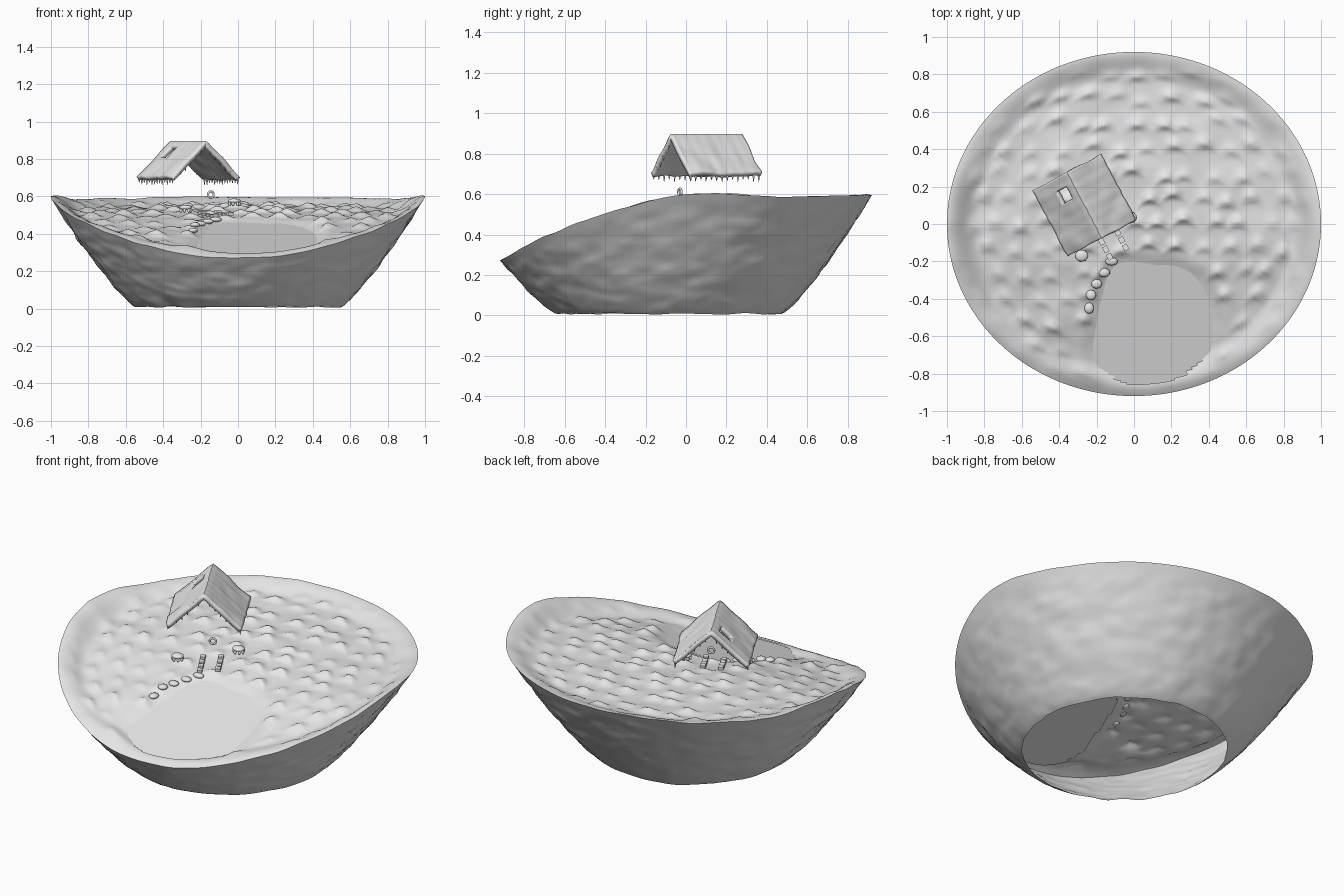
import bpy, bmesh, math, random
from mathutils import Matrix, Vector, noise

random.seed(4)
if "Cube" in bpy.data.objects:
    bpy.data.objects.remove(bpy.data.objects["Cube"])

grey = bpy.data.materials.new("plain_grey")
grey.use_nodes = True
grey.diffuse_color = (0.8, 0.8, 0.8, 1)
grey.node_tree.nodes["Principled BSDF"].inputs["Base Color"].default_value = (0.8, 0.8, 0.8, 1)


def finish(name, bm, smooth=True):
    mesh = bpy.data.meshes.new(name)
    bm.to_mesh(mesh)
    bm.free()
    mesh.materials.append(grey)
    for p in mesh.polygons:
        p.use_smooth = smooth
    obj = bpy.data.objects.new(name, mesh)
    bpy.context.collection.objects.link(obj)
    return obj


def smooth(t):
    t = min(max(t, 0), 1)
    return t * t * (3 - 2 * t)


def interp(points, v):
    for (a, za), (b, zb) in zip(points, points[1:]):
        if v <= b:
            return za + (zb - za) * min(max((v - a) / (b - a), 0), 1)
    return points[-1][1]


def loft(rows, cols, point, closed):
    """Grid of quads from point(row, column)."""
    bm = bmesh.new()
    grid = [[bm.verts.new(point(i, j)) for j in range(cols)] for i in range(rows)]
    for i in range(rows - 1):
        for j in range(cols if closed else cols - 1):
            k = (j + 1) % cols
            bm.faces.new((grid[i][j], grid[i + 1][j], grid[i + 1][k], grid[i][k]))
    return bm


# Shared shape rules: rim, pond and ground heights
SIDES = 160
RX, RY = 1.0, 0.92
RIM = [(-0.92, 0.27), (-0.8, 0.34), (-0.7, 0.39), (-0.55, 0.455), (-0.4, 0.5),
       (-0.2, 0.565), (0, 0.6), (0.15, 0.605), (0.45, 0.585), (0.92, 0.597)]
BASE = [(-0.92, 0.285), (-0.6, 0.38), (-0.22, 0.475), (0, 0.51), (0.3, 0.535), (0.85, 0.55)]
POND = [0.32, 0.335, 0.35, 0.33, 0.38, 0.31, 0.30, 0.355, 0.36, 0.33, 0.33, 0.335]
PX, PY = 0.1, -0.55


def rim_z(x, y):
    return interp(RIM, y) + 0.008 * noise.noise(Vector((x * 6, y * 6, 3)))


def pond_z(y):
    return 0.455 + 0.27 * (y + 0.22)


def pond_radius(angle):
    s = (angle / math.tau % 1) * len(POND)
    i = int(s)
    f = s - i
    a, b, c, d = (POND[(i + n) % len(POND)] for n in (-1, 0, 1, 2))
    return b + 0.5 * f * (c - a + f * (2*a - 5*b + 4*c - d + f * (3*(b - c) + d - a)))


def pond_distance(x, y):
    return math.hypot(x - PX, y - PY) - pond_radius(math.atan2(y - PY, x - PX))


mounds = []
for i in range(-6, 7):
    for j in range(-6, 7):
        mounds.append((i * 0.145 + (j % 2) * 0.06 + random.uniform(-0.03, 0.03),
                       j * 0.135 + random.uniform(-0.03, 0.03),
                       random.uniform(0.012, 0.03)))


def ground(x, y):
    t = math.hypot(x / RX, y / RY)
    z = interp(BASE, y) + 0.012 * noise.noise(Vector((x * 5, y * 5, 0)))
    for mx, my, h in mounds:
        dx, dy = x - mx, y - my
        if abs(dx) < 0.14 and abs(dy) < 0.12:
            width = 0.02 if dy < 0 else 0.035
            z += h * math.exp(-(dx / 0.042) ** 2 - ((dy + 8 * dx * dx) / width) ** 2)
    d = pond_distance(x, y)
    shore = pond_z(y) + min(d, 0) * 0.4
    z = shore + (z - shore) * smooth(d / 0.08)
    return z + (rim_z(x, y) - z) * smooth((t - 0.83) / 0.17)


# Outer bowl, open underneath
ROWS = 36


def shell_point(i, j):
    t = i / (ROWS - 1)
    a = math.tau * j / SIDES
    c, s = math.cos(a), math.sin(a)
    top = rim_z(RX * c, RY * s)
    x = (0.55 + 0.45 * t) * c
    y = -0.08 * (1 - t) + (0.56 + 0.36 * t) * s
    low = 0.009 + 0.009 * noise.noise(Vector((c * 4, s * 4, 7)))
    z = low + (top - low) * t ** 1.22
    n = noise.noise(Vector((x, y, z * 1.5)) * 9) + 0.6 * noise.noise(Vector((x, y, z)) * 20)
    r = 1 + 0.012 * n * smooth((1 - t) * 6)
    return x * r, y * r, z


shell = loft(ROWS, SIDES, shell_point, True)
bmesh.ops.recalc_face_normals(shell, faces=shell.faces[:])
finish("bowl_shell", shell)

# Mounded ground with an opening for the pond
RINGS = 90


def ground_point(i, j):
    t = 1 - i / (RINGS - 1)
    a = math.tau * j / SIDES
    x, y = RX * t * math.cos(a), RY * t * math.sin(a)
    return x, y, ground(x, y)


land = loft(RINGS, SIDES, ground_point, True)
bmesh.ops.remove_doubles(land, verts=land.verts[:], dist=0.0001)
inside = [f for f in land.faces if pond_distance(*f.calc_center_median().xy) < -0.025]
bmesh.ops.delete(land, geom=inside, context='FACES')
bmesh.ops.recalc_face_normals(land, faces=land.faces[:])
if sum(f.normal.z for f in land.faces) < 0:
    bmesh.ops.reverse_faces(land, faces=land.faces[:])
finish("mounded_ground", land)

# Flat pond
pond = bmesh.new()
edge = []
for k in range(96):
    a = math.tau * k / 96
    r = pond_radius(a) + 0.003
    y = PY + r * math.sin(a)
    edge.append(pond.verts.new((PX + r * math.cos(a), y, pond_z(y) + 0.001)))
pond.faces.new(edge)
finish("pond", pond, False)

# Floating gable roof with a skylight opening
TURN = math.radians(27.8)
PLACE = Matrix.Translation((-0.265, 0.1, 0)) @ Matrix.Rotation(TURN, 4, 'Z')
N = 41


def roof_point(i, j):
    x, y = -0.2 + 0.4 * i / (N - 1), -0.2 + 0.4 * j / (N - 1)
    wave = noise.noise(Vector((x * 12, y * 12, 5)))
    z = 0.884 - 0.94 * abs(x) + 0.009 * wave * smooth(abs(x) * 12)
    return x + 0.006 * noise.noise(Vector((y * 20, x, 1))), y * (1 + 0.03 * wave), z


roof = loft(N, N, roof_point, False)
hole = [f for f in roof.faces if -0.095 < f.calc_center_median().x < -0.03
        and 0.06 < f.calc_center_median().y < 0.13]
bmesh.ops.delete(roof, geom=hole, context='FACES')
bmesh.ops.recalc_face_normals(roof, faces=roof.faces[:])
roof = finish("gable_roof", roof)
roof.matrix_world = PLACE
thick = roof.modifiers.new("thickness", 'SOLIDIFY')
thick.thickness = 0.026
thick.offset = 0
bpy.context.view_layer.objects.active = roof
roof.select_set(True)
bpy.ops.object.shade_smooth_by_angle(angle=math.radians(50))

# Small icicles under the eaves and gable ends
ice = bmesh.new()
drips = [(s * 0.197, -0.19 + 0.38 * k / 13) for s in (-1, 1) for k in range(14)]
drips += [(s * 0.03 * k, e) for s in (-1, 1) for k in range(1, 6) for e in (-0.193, 0.193)]
for x, y in drips:
    length = random.uniform(0.015, 0.03)
    z = 0.875 - 0.94 * abs(x) - length / 2
    bmesh.ops.create_cone(ice, cap_ends=True, segments=6, radius1=0.001, radius2=0.006,
                          depth=length, matrix=Matrix.Translation((x, y, z)))
finish("icicles", ice).matrix_world = PLACE


def blobs(name, items):
    """Flattened round lumps: (centre, scale)."""
    bm = bmesh.new()
    for centre, scale in items:
        bmesh.ops.create_icosphere(bm, subdivisions=2, radius=1,
                                   matrix=Matrix.LocRotScale(centre, None, Vector(scale)))
    return finish(name, bm)


# Stepping stones along the shore
stones = [(-0.24, -0.45), (-0.23, -0.38), (-0.2, -0.32), (-0.16, -0.26), (-0.12, -0.2)]
blobs("stepping_stones", [(Vector((x, y, ground(x, y) + 0.008)),
                           (0.026 + 0.002 * k, 0.03 - 0.002 * k, 0.014))
                          for k, (x, y) in enumerate(stones)])

# Two rows of little blocks leading to the house
blocks = bmesh.new()
along = Vector((-0.19, 0.36)).normalized()
for start in (Vector((-0.13, -0.175)), Vector((-0.045, -0.125))):
    for k in range(4):
        p = start + along * 0.045 * k
        place = Matrix.LocRotScale(Vector((p.x, p.y, ground(p.x, p.y) + 0.012)),
                                   Matrix.Rotation(TURN, 3, 'Z'), Vector((0.028, 0.034, 0.016)))
        bmesh.ops.create_cube(blocks, size=1, matrix=place)
finish("path_blocks", blocks, False)

# Two shrubs beside the entrance
for name, centre in (("left_shrub", Vector((-0.02, 0.035, 0.575))),
                     ("right_shrub", Vector((-0.28, -0.17, 0.54)))):
    lumps = [(centre, (0.036, 0.032, 0.014))]
    for k in range(7):
        a = math.tau * k / 7
        lumps.append((centre + Vector((0.028 * math.cos(a), 0.026 * math.sin(a), -0.016)),
                      (0.008, 0.008, 0.012)))
    blobs(name, lumps)

# Round wreath under the front gable
bpy.ops.mesh.primitive_torus_add(major_radius=0.017, minor_radius=0.006, major_segments=20,
                                 minor_segments=8, location=(-0.145, -0.03, 0.61),
                                 rotation=(math.pi / 2, 0, TURN))
wreath = bpy.context.object
wreath.name = "wreath"
wreath.data.materials.append(grey)
bpy.ops.object.shade_smooth()
